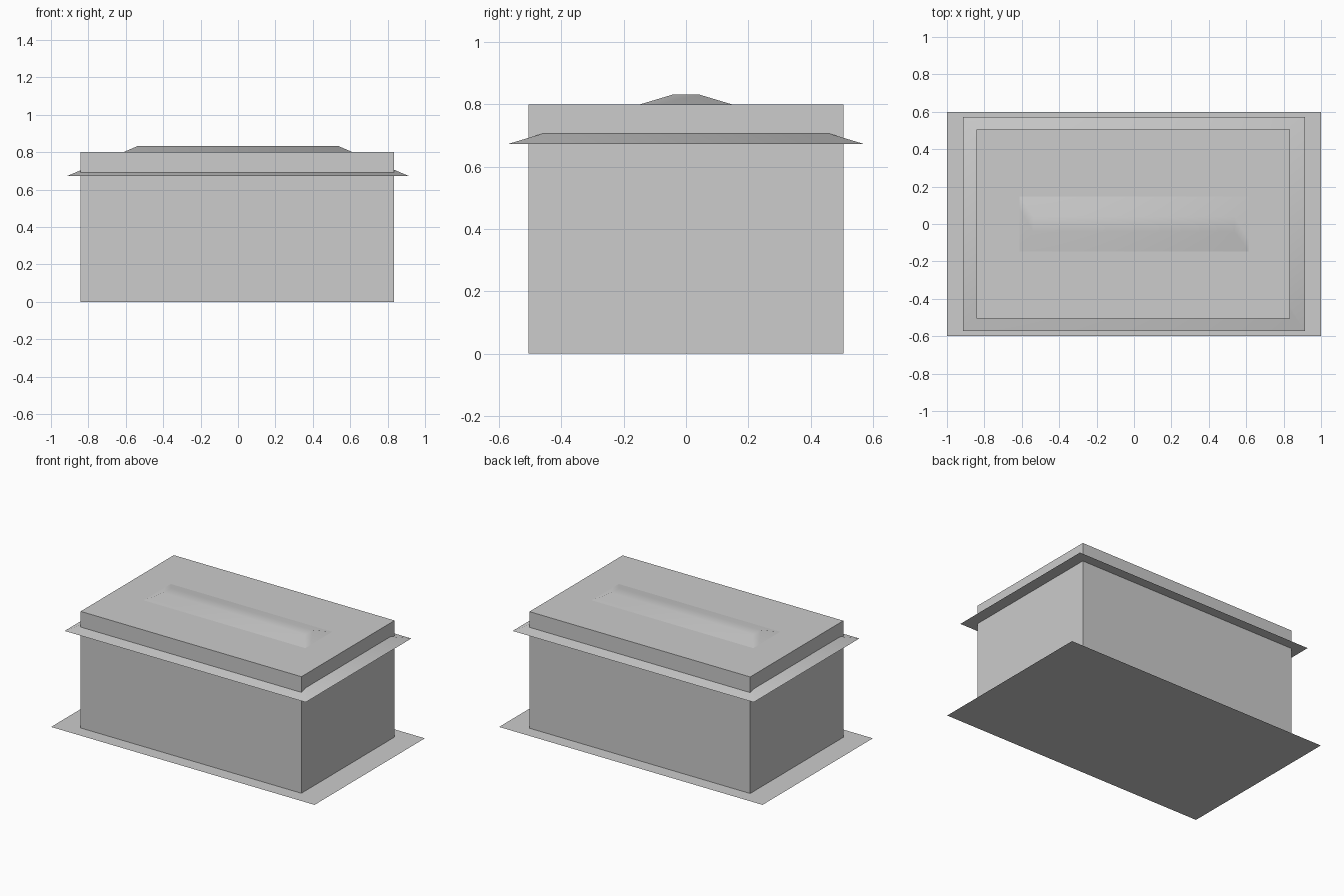
import bpy
import bmesh
import math

cube = bpy.data.objects.get("Cube")
if cube:
    bpy.data.objects.remove(cube, do_unlink=True)

# One plain grey for the whole building
grey = bpy.data.materials.new("plain_grey")
grey.use_nodes = True
colour = (0.604, 0.604, 0.604, 1)
grey.diffuse_color = colour
grey.node_tree.nodes["Principled BSDF"].inputs["Base Color"].default_value = colour


def slab(name, base, top=None, cap_bottom=True, x=0.0):
    """Rectangle (half x, half y, z), optionally lofted up to a second one."""
    bm = bmesh.new()

    def ring(half_x, half_y, z):
        corners = ((-1, -1), (1, -1), (1, 1), (-1, 1))
        return [bm.verts.new((x + sx * half_x, sy * half_y, z)) for sx, sy in corners]

    low = ring(*base)
    if top:
        high = ring(*top)
        bm.faces.new(high)
        for i in range(4):
            j = (i + 1) % 4
            bm.faces.new((low[i], low[j], high[j], high[i]))
        if cap_bottom:
            bm.faces.new(low[::-1])
    else:
        bm.faces.new(low)
    mesh = bpy.data.meshes.new(name)
    bm.to_mesh(mesh)
    bm.free()
    mesh.materials.append(grey)
    obj = bpy.data.objects.new(name, mesh)
    bpy.context.collection.objects.link(obj)
    return obj


# Flat sheet under the building
slab("ground_plate", (1.0, 0.598, 0.0))

# Walls with a flat parapet top, open where they stand on the plate
slab("walls", (0.838, 0.505, 0.0), (0.838, 0.505, 0.8), cap_bottom=False, x=-0.003)

# Hipped roof: eaves stick out through the walls, ridge through the top
roof = slab("hipped_roof", (0.915, 0.573, 0.672), (0.538, 0.04, 0.832))
bpy.ops.object.select_all(action="DESELECT")
roof.select_set(True)
bpy.context.view_layer.objects.active = roof
bpy.ops.object.shade_smooth_by_angle(angle=math.radians(35))
